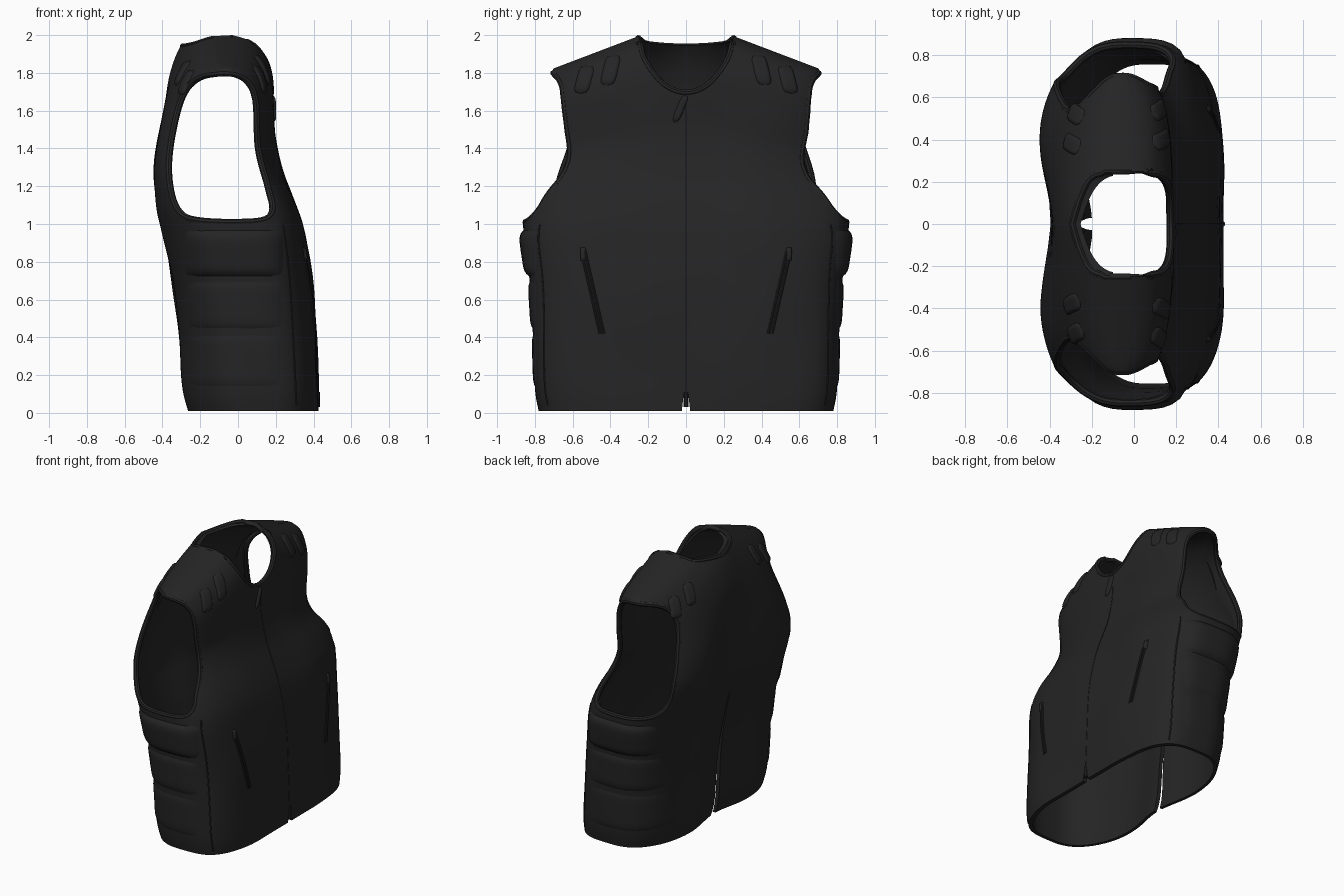
import bpy, bmesh, math
from mathutils import Vector, noise
from mathutils.bvhtree import BVHTree

cube = bpy.data.objects.get("Cube")
if cube:
    bpy.data.objects.remove(cube)

black = bpy.data.materials.new("black leather")
black.use_nodes = True
black.diffuse_color = (0.018, 0.018, 0.018, 1)
bsdf = black.node_tree.nodes["Principled BSDF"]
bsdf.inputs["Base Color"].default_value = black.diffuse_color
bsdf.inputs["Roughness"].default_value = 0.7


def smooth_path(pts, steps, closed=False):
    """Smooth curve through a few points, each a tuple of numbers."""
    out, n = [], len(pts)
    for i in range(n if closed else n - 1):
        if closed:
            p = [pts[(i + k) % n] for k in (-1, 0, 1, 2)]
        else:
            p = [pts[min(max(i + k, 0), n - 1)] for k in (-1, 0, 1, 2)]
        for s in range(steps):
            t = s / steps
            out.append(tuple(0.5 * (2 * b + (c - a) * t + (2 * a - 5 * b + 4 * c - d) * t * t
                             + (3 * b - a - 3 * c + d) * t ** 3) for a, b, c, d in zip(*p)))
    return out if closed else out + [pts[-1]]


def make_object(name, verts, faces):
    mesh = bpy.data.meshes.new(name)
    mesh.from_pydata(verts, [], faces)
    bm = bmesh.new()
    bm.from_mesh(mesh)
    bmesh.ops.recalc_face_normals(bm, faces=bm.faces)
    bm.to_mesh(mesh)
    bm.free()
    mesh.materials.append(black)
    obj = bpy.data.objects.new(name, mesh)
    bpy.context.collection.objects.link(obj)
    return obj


def shade(obj, angle=40):
    bpy.ops.object.select_all(action="DESELECT")
    obj.select_set(True)
    bpy.context.view_layer.objects.active = obj
    bpy.ops.object.shade_smooth_by_angle(angle=math.radians(angle))


# Torso levels: height, back x, front x, half width, squareness
LEVELS = [
    (0.01, -0.30, 0.43, 0.78, 3.0), (0.13, -0.325, 0.43, 0.80, 3.0),
    (0.40, -0.345, 0.415, 0.81, 3.0), (0.70, -0.385, 0.39, 0.828, 3.0),
    (0.95, -0.43, 0.355, 0.86, 3.0), (1.10, -0.46, 0.31, 0.855, 3.0),
    (1.30, -0.47, 0.23, 0.815, 3.0), (1.50, -0.45, 0.19, 0.775, 3.0),
    (1.70, -0.405, 0.185, 0.75, 3.2), (1.85, -0.355, 0.178, 0.735, 3.5),
    (1.95, -0.305, 0.155, 0.725, 3.8), (2.03, -0.24, 0.105, 0.72, 4.0),
    (2.07, -0.18, 0.05, 0.715, 4.0), (2.09, -0.12, -0.01, 0.70, 4.0)]
SIDES = 128


def torso(name, inset):
    """Closed torso form with sloping shoulders and light folds."""
    verts, faces = [], []
    rings = smooth_path(LEVELS, 5)
    for i, (level, xb, xf, hy, n) in enumerate(rings):
        xb, xf, hy = xb + inset, xf - inset, hy - inset
        s = min(max(level - 1.0, 0), 1)
        slope = 0.38 * s * s * (3 - 2 * s)
        # Square front corners low down, round back, flatter shoulder blades
        blade = math.exp(-((level - 1.45) / 0.3) ** 2)
        n_front = n + 0.7 * min(max(1.4 - level, 0) * 2, 1)
        n_back = n - 0.55 + 1.0 * blade
        for j in range(SIDES):
            a = math.tau * j / SIDES
            c, s = math.cos(a), math.sin(a)
            power = 2 / (n_front if c > 0 else n_back)
            x = (xb + xf) / 2 + (xf - xb) / 2 * math.copysign(abs(c) ** power, c)
            y = hy * math.copysign(abs(s) ** power, s)
            if c < 0:
                y *= 1 + 0.1 * blade * c
                x += 0.075 * math.exp(-(y / 0.28) ** 2 - (max(level - 1.3, 0) / 0.4) ** 2)
            z = level - slope * abs(y) - inset
            fold = 0.012 * noise.noise((x * 3, y * 3.5 + z, z * 2.5)) * min(1, max(0, 1.9 - level) * 3)
            x += fold * c
            if inset and i == 0:
                z = -0.2
            verts.append((x, y, z))
    for i in range(len(rings) - 1):
        for j in range(SIDES):
            k = (j + 1) % SIDES
            faces.append((i * SIDES + j, i * SIDES + k, (i + 1) * SIDES + k, (i + 1) * SIDES + j))
    faces.append(tuple(range(SIDES)))
    # Shoulder ridge closed by strips running front to back
    top, half = len(verts) - SIDES, SIDES // 2
    for j in range(-half // 2, half // 2):
        quad = [top + k % SIDES for k in (j, j + 1, half - j - 1, half - j)]
        faces.append(tuple(dict.fromkeys(quad)))
    return make_object(name, verts, faces)


def prism(name, profile, axis, lo, hi):
    """Extrude a profile along x (profile is y,z) or y (profile is x,z)."""
    n = len(profile)
    verts = [(d, p, z) if axis == "x" else (p, d, z) for d in (lo, hi) for p, z in profile]
    faces = [(i, (i + 1) % n, n + (i + 1) % n, n + i) for i in range(n)]
    return make_object(name, verts, faces + [tuple(range(n)), tuple(range(n, 2 * n))])


vest = torso("vest_shell", 0)
bm = bmesh.new()
bm.from_mesh(vest.data)
surface = BVHTree.FromBMesh(bm)
bm.free()

# Openings for arms, neck, hem notch and back vent
ARM = smooth_path([(-0.32, 1.06), (-0.372, 1.2), (-0.372, 1.4), (-0.31, 1.67), (-0.21, 1.785),
                   (-0.05, 1.805), (0.05, 1.77), (0.105, 1.66), (0.12, 1.4), (0.17, 1.2),
                   (0.19, 1.07), (0.1, 1.015), (-0.2, 1.015)], 6, True)
NECK = smooth_path([(-0.25, 1.99), (-0.22, 1.87), (-0.12, 1.74), (0, 1.695),
                    (0.12, 1.74), (0.22, 1.87), (0.25, 1.99)], 5)
NAPE = smooth_path([(-0.25, 1.99), (-0.2, 1.96), (0, 1.945), (0.2, 1.96), (0.25, 1.99)], 4)
lid = [(0.25, 2.4), (-0.25, 2.4)]
cutters = [torso("inside_cutter", 0.03),
           prism("arm_cutter", ARM, "y", 0.45, 1.3), prism("arm_cutter", ARM, "y", -1.3, -0.45),
           prism("neck_cutter", NECK + lid, "x", -0.1, 1), prism("nape_cutter", NAPE + lid, "x", -1, -0.09),
           prism("hem_notch_cutter", [(-0.035, -0.1), (0.035, -0.1), (0.012, 0.1), (-0.012, 0.1)], "x", 0.2, 1),
           prism("vent_cutter", [(-0.032, -0.1), (0.032, -0.1), (0.004, 0.94), (-0.004, 0.94)], "x", -1, -0.1)]
bpy.context.view_layer.objects.active = vest
for cutter in cutters:
    cutter.hide_render = True
    mod = vest.modifiers.new("cut", "BOOLEAN")
    mod.operation, mod.solver, mod.object = "DIFFERENCE", "EXACT", cutter
    bpy.ops.object.modifier_apply(modifier=mod.name)
    bpy.data.objects.remove(cutter)
shade(vest)


def project(origin, direction, off=0.0):
    """Drop a point onto the torso, raised along the surface normal."""
    d = Vector(direction)
    hit, normal, _, _ = surface.ray_cast(Vector(origin) - d * 3, d)
    if hit is None:
        return None
    if normal.dot(d) > 0:
        normal = -normal
    return hit + normal * off


def tube(name, pts, radius, closed=False):
    pts = [p for p in pts if p is not None]
    curve = bpy.data.curves.new(name, "CURVE")
    curve.dimensions, curve.bevel_depth, curve.bevel_resolution = "3D", radius, 2
    curve.use_fill_caps = True
    spline = curve.splines.new("POLY")
    spline.points.add(len(pts) - 1)
    for point, p in zip(spline.points, pts):
        point.co = (*p, 1)
    spline.use_cyclic_u = closed
    curve.materials.append(black)
    obj = bpy.data.objects.new(name, curve)
    bpy.context.collection.objects.link(obj)
    bpy.ops.object.select_all(action="DESELECT")
    obj.select_set(True)
    bpy.context.view_layer.objects.active = obj
    bpy.ops.object.convert(target="MESH")
    shade(bpy.context.object)


def pad(name, place, direction, height, n=14):
    """Pillow-shaped patch lying on the torso."""
    verts, faces = [], []
    for i in range(n + 1):
        for j in range(n + 1):
            u, v = 2 * i / n - 1, 2 * j / n - 1
            p = project(place(u, v), direction, height * (1 - u ** 6) * (1 - v ** 6) - 0.004)
            if p is None:
                return
            verts.append(p)
    for i in range(n):
        for j in range(n):
            k = i * (n + 1) + j
            faces.append((k, k + 1, k + n + 2, k + n + 1))
    shade(make_object(name, verts, faces), 60)


for side, label in ((1, "left"), (-1, "right")):
    inward = (0, -side, 0)
    # Rolled armhole edge
    tube(f"armhole_edge_{label}", [project((x, 0, z), inward, -0.014) for x, z in ARM], 0.018, True)
    # Padded side panels and hem band
    for z0, z1, h in ((0.03, 0.12, 0.008), (0.13, 0.42, 0.012), (0.44, 0.70, 0.016), (0.72, 0.97, 0.03)):
        pad(f"side_pad_{label}", lambda u, v: (-0.02 + 0.27 * u, 0, (z0 + z1) / 2 + (z1 - z0) / 2 * v),
            inward, h)
    # Seam between front and side
    seam = smooth_path([(0.24, 1.0), (0.27, 0.75), (0.29, 0.45), (0.31, 0.04)], 8)
    tube(f"side_seam_{label}", [project((x, 0, z), inward) for x, z in seam], 0.005)
    # Slanted pocket with two lips and a puller
    for shift in (-0.01, 0.01):
        line = [(0.545 - 0.1 * t / 12 + shift, 0.86 - 0.44 * t / 12) for t in range(13)]
        tube(f"pocket_lip_{label}", [project((0, side * y, z), (-1, 0, 0), 0.001) for y, z in line], 0.007)
    pad(f"pocket_puller_{label}", lambda u, v: (0, side * (0.545 + 0.016 * v), 0.84 + 0.04 * u),
        (-1, 0, 0), 0.018, 6)
    # Shoulder tabs, front and back
    for facing, tabs in ((-1, ((0.40, 1.815, 0.085), (0.54, 1.765, 0.078))),
                         (1, ((0.38, 1.80, 0.07), (0.52, 1.75, 0.07)))):
        for y, z, half in tabs:
            pad(f"shoulder_tab_{label}",
                lambda u, v: (0, side * (y - 0.02 * u + 0.042 * v * math.sqrt(1 - u ** 6)), z + half * u),
                (facing, 0, 0), 0.017, 12)

# Rolled collar edge
over = [project((x, 0.255, 0), (0, 0, -1), -0.01) for x in (0.08, -0.03, -0.14)]
collar = [project((0, y, z), (-1, 0, 0), -0.012) for y, z in NECK[1:-1]] + over
collar += [project((0, y, z), (1, 0, 0), -0.012) for y, z in reversed(NAPE[1:-1])]
collar += [Vector((p.x, -p.y, p.z)) for p in reversed(over) if p]
tube("collar_edge", collar, 0.017, True)

# Front zip with pullers at both ends
tube("front_zip", [project((0, 0, 0.1 + 1.58 * t / 40), (-1, 0, 0)) for t in range(41)], 0.003)
pad("neck_puller", lambda u, v: (0, -0.03 + 0.03 * u + 0.022 * v * math.sqrt(1 - u ** 4), 1.61 + 0.075 * u),
    (-1, 0, 0), 0.018, 10)
tube("hem_puller", [Vector((0.42, 0, z)) for z in (0.03, 0.06, 0.11)], 0.013)
